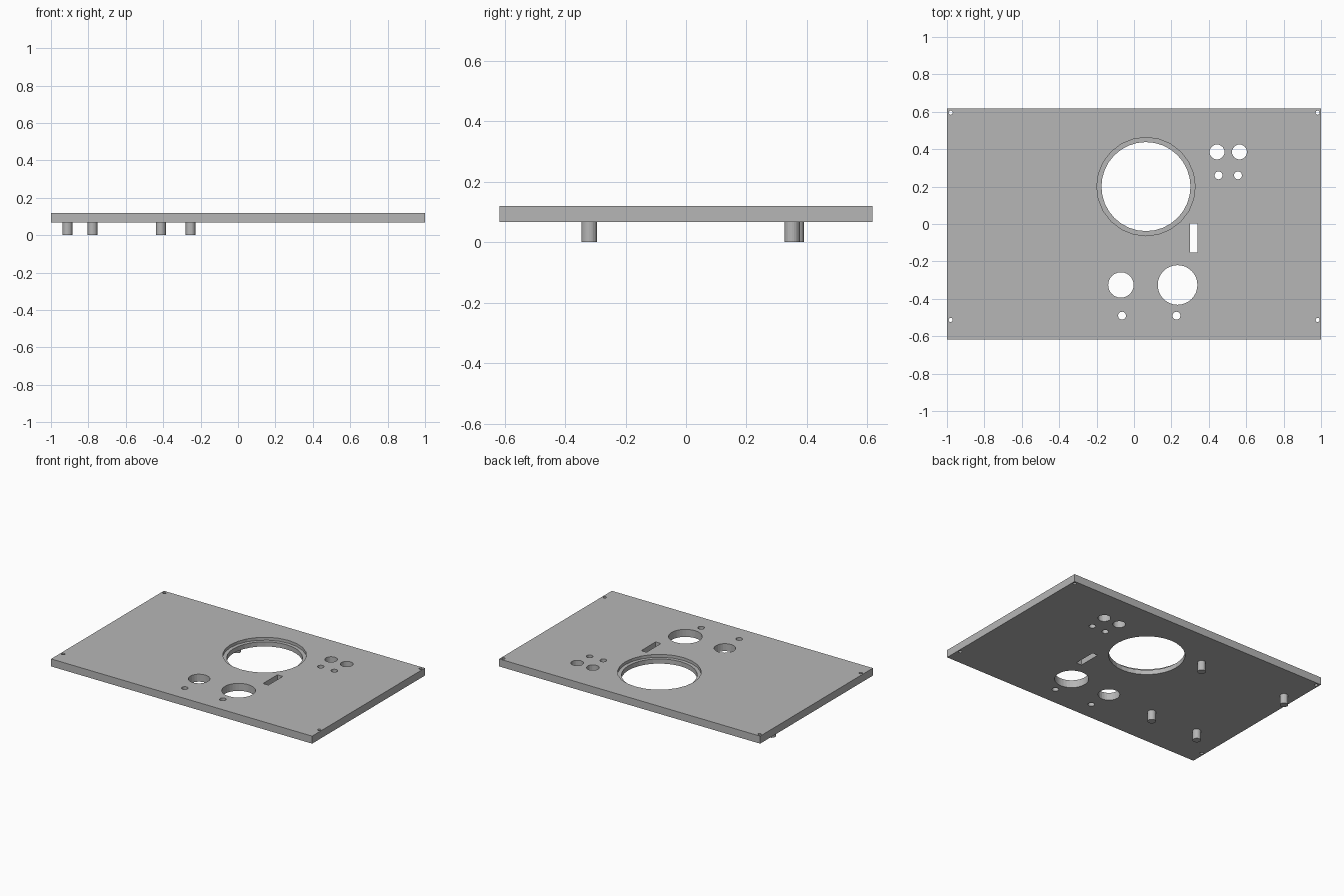
import bpy
import math

cube = bpy.data.objects.get("Cube")
if cube:
    bpy.data.objects.remove(cube, do_unlink=True)

PLATE_BOTTOM, PLATE_TOP = 0.067, 0.119
HALF_WIDTH, HALF_DEPTH = 1.0, 0.617

grey = bpy.data.materials.new("panel_grey")
grey.use_nodes = True
grey.diffuse_color = (0.47, 0.47, 0.47, 1)
grey.node_tree.nodes["Principled BSDF"].inputs["Base Color"].default_value = (0.47, 0.47, 0.47, 1)


def box(name, x0, x1, y0, y1, z0, z1):
    bpy.ops.mesh.primitive_cube_add(size=1, location=((x0 + x1) / 2, (y0 + y1) / 2, (z0 + z1) / 2))
    obj = bpy.context.object
    obj.name = name
    obj.scale = (x1 - x0, y1 - y0, z1 - z0)
    bpy.ops.object.transform_apply(location=True, rotation=False, scale=True)
    obj.data.materials.append(grey)
    return obj


def cylinder(name, x, y, radius, z0, z1, sides=24):
    bpy.ops.mesh.primitive_cylinder_add(vertices=sides, radius=radius, depth=z1 - z0,
                                        location=(x, y, (z0 + z1) / 2))
    obj = bpy.context.object
    obj.name = name
    obj.data.materials.append(grey)
    return obj


def cut(target, cutter):
    cutter.hide_render = True
    mod = target.modifiers.new("cut", "BOOLEAN")
    mod.operation = "DIFFERENCE"
    mod.solver = "EXACT"
    mod.object = cutter
    bpy.context.view_layer.objects.active = target
    bpy.ops.object.modifier_apply(modifier=mod.name)
    bpy.data.objects.remove(cutter, do_unlink=True)


# Flat panel
panel = box("panel", -HALF_WIDTH, HALF_WIDTH, -HALF_DEPTH, HALF_DEPTH, PLATE_BOTTOM, PLATE_TOP)

# Through holes: x, y, radius
holes = [
    (0.064, 0.20, 0.238),                           # large opening
    (-0.07, -0.326, 0.068), (0.233, -0.326, 0.106),  # front pair
    (-0.064, -0.49, 0.021), (0.227, -0.49, 0.021),
    (0.444, 0.385, 0.04), (0.564, 0.385, 0.04),      # back pair
    (0.452, 0.26, 0.021), (0.556, 0.26, 0.021),
]
# Corner screw holes
holes += [(x, y, 0.011) for x in (-0.98, 0.982) for y in (-0.513, 0.595)]
for x, y, r in holes:
    cut(panel, cylinder("hole_cutter", x, y, r, 0, 0.2, 32 if r > 0.1 else 24))

# Recessed ledge around the large opening
cut(panel, cylinder("ledge_cutter", 0.064, 0.20, 0.263, PLATE_TOP - 0.02, 0.2, 24))

# Rectangular slot
cut(panel, box("slot_cutter", 0.299, 0.34, -0.153, 0.004, 0, 0.2))

# Standoff posts beneath the panel
posts = [(-0.254, 0.351), (-0.912, 0.365), (-0.412, -0.32), (-0.778, -0.32)]
for i, (x, y) in enumerate(posts):
    cylinder(f"standoff_{i + 1}", x, y, 0.026, 0, PLATE_BOTTOM + 0.005)
